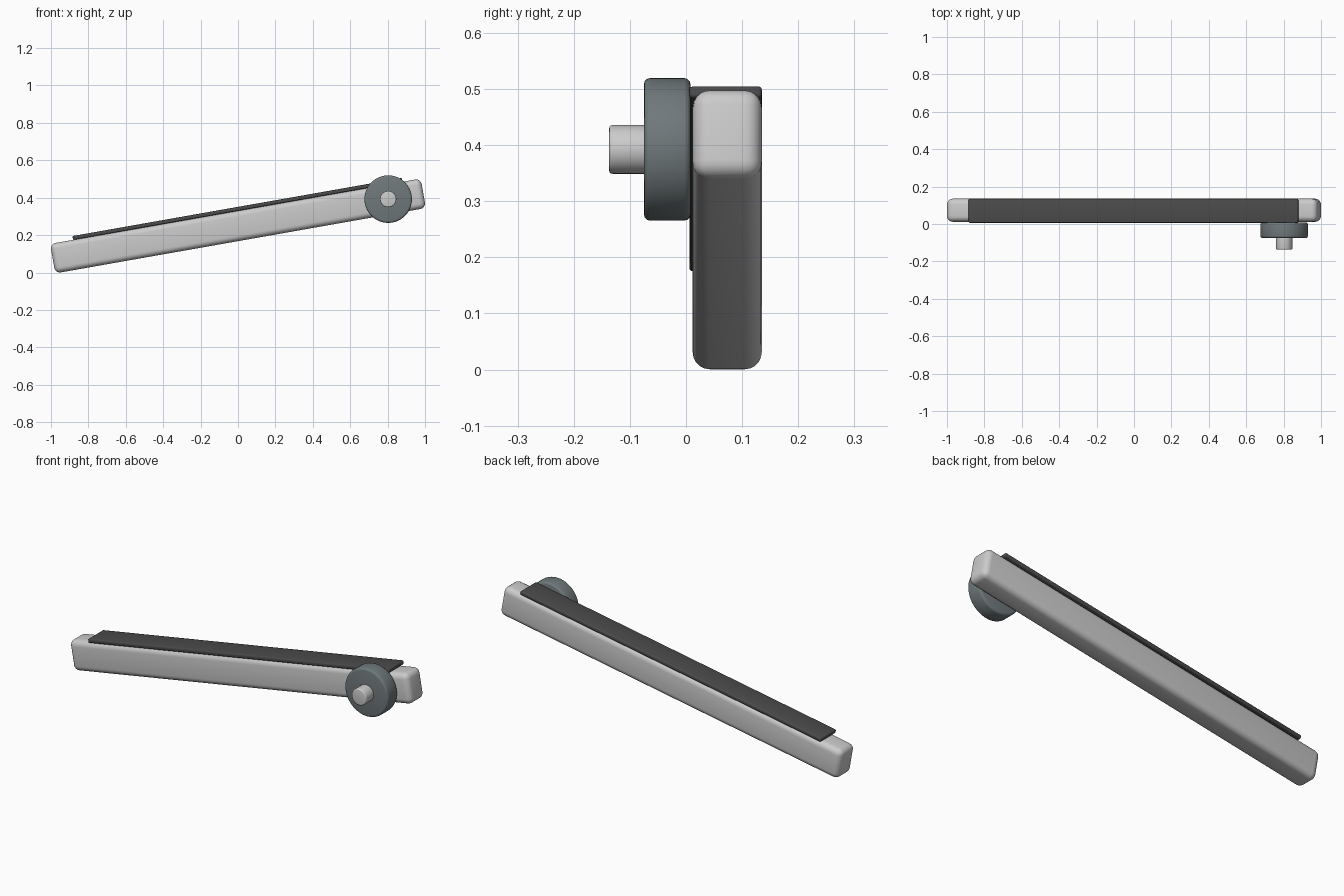
import bpy
from math import radians

if "Cube" in bpy.data.objects:
    bpy.data.objects.remove(bpy.data.objects["Cube"])

TILT = radians(10)


def material(name, color):
    mat = bpy.data.materials.new(name)
    mat.diffuse_color = color
    mat.use_nodes = True
    mat.node_tree.nodes["Principled BSDF"].inputs["Base Color"].default_value = mat.diffuse_color
    return mat


def finish(obj, name, bevel, segments, mat=None):
    obj.name = name
    bpy.ops.object.transform_apply(location=False, rotation=False, scale=True)
    mod = obj.modifiers.new("rounded_edges", "BEVEL")
    mod.width = bevel
    mod.segments = segments
    mod.limit_method = "ANGLE"
    mod.angle_limit = radians(40)
    bpy.ops.object.modifier_apply(modifier=mod.name)
    bpy.ops.object.shade_smooth_by_angle(angle=radians(35))
    if mat:
        obj.data.materials.append(mat)
    return obj


def bar(name, center, size, bevel, segments, mat=None):
    bpy.ops.mesh.primitive_cube_add(size=1, location=center, rotation=(0, -TILT, 0))
    obj = bpy.context.object
    obj.scale = size
    return finish(obj, name, bevel, segments, mat)


def disc(name, x, z, radius, y0, y1, bevel, mat=None):
    bpy.ops.mesh.primitive_cylinder_add(
        vertices=64, radius=radius, depth=y1 - y0,
        location=(x, (y0 + y1) / 2, z), rotation=(radians(90), 0, 0))
    return finish(bpy.context.object, name, bevel, 3, mat)


rubber = material("dark_rubber", (0.07, 0.07, 0.07, 1))
steel = material("dark_steel", (0.16, 0.19, 0.20, 1))

# Tilted main beam with generous rounding
bar("beam", (0, 0.0735, 0.249), (2.012, 0.123, 0.16), 0.03, 5)

# Thin pad along the top of the beam
bar("top_pad", (-0.003, 0.0705, 0.340), (1.788, 0.129, 0.021), 0.006, 3, rubber)

# Pivot disc on the front face and its protruding pin
disc("pivot_disc", 0.803, 0.3925, 0.127, -0.075, 0.008, 0.011, steel)
disc("pivot_pin", 0.803, 0.3925, 0.0435, -0.137, -0.04, 0.006)
